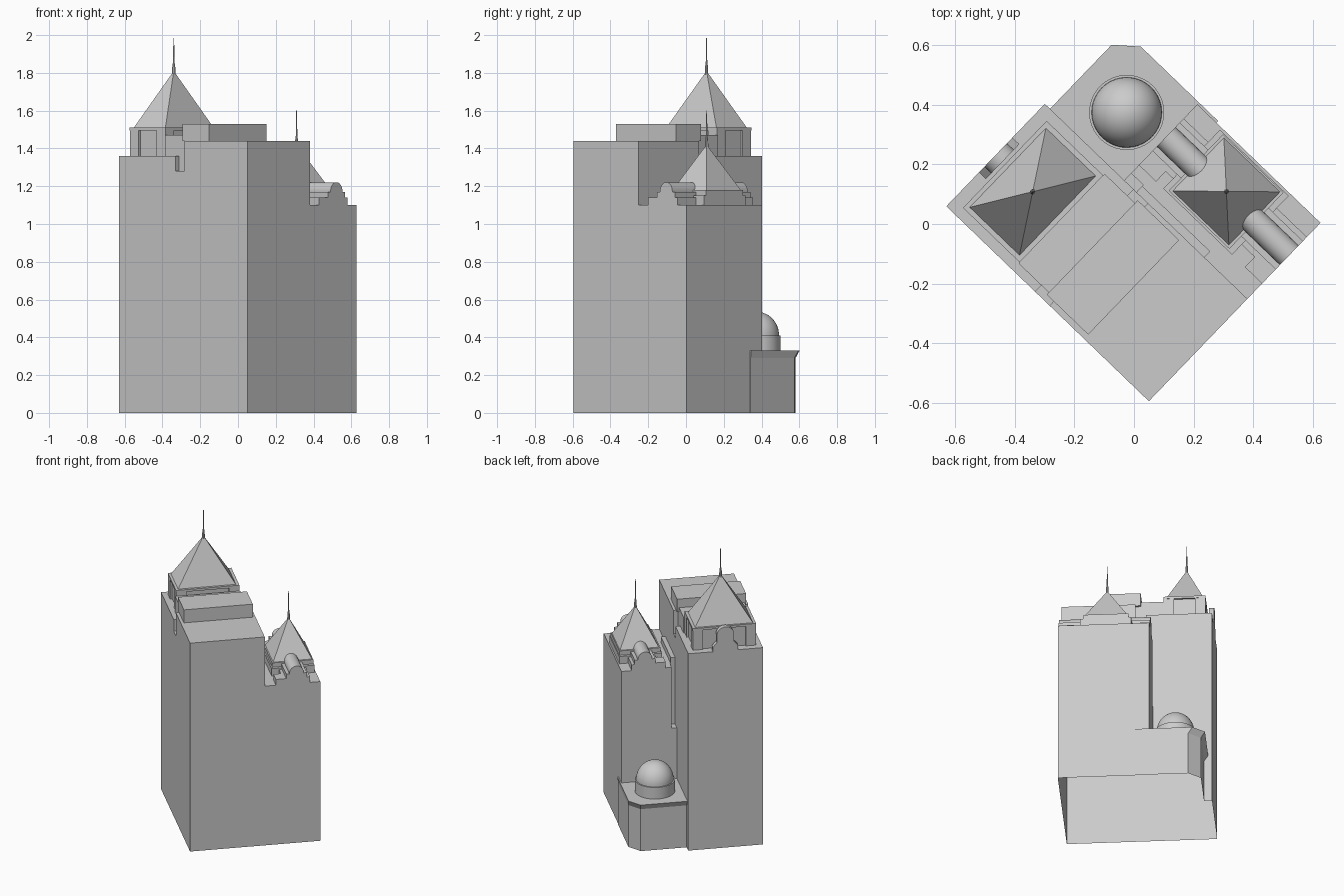
import bpy, bmesh, math
from mathutils import Matrix

cube = bpy.data.objects.get("Cube")
if cube:
    bpy.data.objects.remove(cube)

# one stone colour for the whole building
GREY = (0.6, 0.6, 0.6, 1)
stone = bpy.data.materials.new("light_grey_stone")
stone.use_nodes = True
stone.diffuse_color = GREY
stone.node_tree.nodes["Principled BSDF"].inputs["Base Color"].default_value = GREY

# plan frame: a runs along the front right wall, b along the front left wall
PLAN = Matrix.Translation((0.05, -0.595, 0)) @ Matrix.Rotation(math.radians(46.1), 4, "Z")


def finish(name, bm, smooth=False):
    bmesh.ops.recalc_face_normals(bm, faces=bm.faces)
    mesh = bpy.data.meshes.new(name)
    bm.to_mesh(mesh)
    bm.free()
    mesh.transform(PLAN)
    mesh.materials.append(stone)
    ob = bpy.data.objects.new(name, mesh)
    bpy.context.collection.objects.link(ob)
    if smooth:
        bpy.ops.object.select_all(action="DESELECT")
        ob.select_set(True)
        bpy.context.view_layer.objects.active = ob
        bpy.ops.object.shade_smooth_by_angle(angle=math.radians(35))
    return ob


def loft(name, outlines, smooth=False):
    """Closed solid through matching outlines."""
    bm = bmesh.new()
    rings = [[bm.verts.new(p) for p in line] for line in outlines]
    n = len(rings[0])
    bm.faces.new(rings[0])
    bm.faces.new(rings[-1])
    for lo, up in zip(rings, rings[1:]):
        for i in range(n):
            j = (i + 1) % n
            bm.faces.new((lo[i], lo[j], up[j], up[i]))
    return finish(name, bm, smooth)


def rect(a0, a1, b0, b1, z):
    return [(a0, b0, z), (a1, b0, z), (a1, b1, z), (a0, b1, z)]


def box(name, a0, a1, b0, b1, z0, z1):
    return loft(name, [rect(a0, a1, b0, b1, z) for z in (z0, z1)])


def lathe(name, a, b, profile, steps):
    bm = bmesh.new()
    vs = [bm.verts.new((a + r, b, z)) for r, z in profile]
    es = [bm.edges.new(pair) for pair in zip(vs, vs[1:])]
    bmesh.ops.spin(bm, geom=vs + es, cent=(a, b, 0), axis=(0, 0, 1),
                   angle=math.tau, steps=steps)
    bmesh.ops.remove_doubles(bm, verts=bm.verts, dist=0.0001)
    return finish(name, bm, True)


def pyramid_roof(name, a0, a1, b0, b1, z0, z1, tip):
    bm = bmesh.new()
    base = [bm.verts.new(p) for p in rect(a0, a1, b0, b1, z0)]
    a, b = (a0 + a1) / 2, (b0 + b1) / 2
    apex = bm.verts.new((a, b, z1))
    for i in range(4):
        bm.faces.new((base[i], base[(i + 1) % 4], apex))
    finish(name + "_roof", bm)
    lathe(name + "_spire", a, b, [(0.009, z1 - 0.02), (0.008, z1 + 0.02),
          (0.004, z1 + 0.05), (0.002, tip), (0, tip)], 8)


def arch_points(centre, radius, spring, steps=12):
    return [(centre + radius * math.cos(math.pi * i / steps),
             spring + radius * math.sin(math.pi * i / steps)) for i in range(steps + 1)]


def gable(name, profile, b0, b1):
    """Profile in (a, z), pushed along b."""
    loft(name, [[(a, b, z) for a, z in profile] for b in (b0, b1)], True)


def corner_piers(name, a0, a1, b0, b1, size, z0, z1):
    for i, a in enumerate((a0, a1 - size)):
        for j, b in enumerate((b0, b1 - size)):
            box(f"{name}_{i}{j}", a, a + size, b, b + size, z0, z1)


def open_shell(body, joined, cut):
    """Join the masses into one hollow shell without a floor."""
    for other in joined + cut:
        mod = body.modifiers.new(other.name, "BOOLEAN")
        mod.operation = "DIFFERENCE" if other in cut else "UNION"
        mod.solver = "EXACT"
        mod.object = other
    graph = bpy.context.evaluated_depsgraph_get()
    mesh = bpy.data.meshes.new_from_object(body.evaluated_get(graph))
    body.modifiers.clear()
    body.data = mesh
    for other in joined + cut:
        bpy.data.objects.remove(other)
    bm = bmesh.new()
    bm.from_mesh(mesh)
    floor = [f for f in bm.faces if all(v.co.z < 0.001 for v in f.verts)]
    bmesh.ops.delete(bm, geom=floor, context="FACES")
    bm.to_mesh(mesh)
    bm.free()


# low annexe with chamfered corner and flared cornice
def annexe_outline(grow, z):
    a1, b1, cut = 0.834 + grow * 0.2, 0.894 + grow, 0.075
    return [(0.4, 0.485, z), (a1, 0.485, z), (a1, b1 - cut, z),
            (a1 - cut * 0.85, b1, z), (0.4, b1, z)]


# main masses: notched tower, right wing with a corner slot, annexe
W, D = 0.477, 0.944
WA, WB, WZ = 0.831, 0.574, 1.10
side = [(0, 0), (D, 0), (D, 1.36), (0.53, 1.36), (0.53, 1.28),
        (0.463, 1.28), (0.463, 1.44), (0, 1.44)]
building = loft("building_walls", [[(a, b, z) for b, z in side] for a in (0, W)])
wing = box("wing", 0.3, WA, 0, WB, 0, WZ)
annexe = loft("annexe", [annexe_outline(0, 0), annexe_outline(0, 0.29),
                         annexe_outline(0.026, 0.33)])
slot = box("wing_slot", W, 0.51, 0.517, 0.65, 0.68, 1.2)
open_shell(building, [wing, annexe], [slot])

# stepped tower roof
box("tower_waist", 0.03, W - 0.03, 0.463, 0.53, 1.28, 1.44)
box("tower_shoulder", 0.03, W - 0.03, 0.495, 0.636, 1.36, 1.47)
box("roof_block", 0.02, 0.46, 0.302, 0.495, 1.44, 1.53)

# tower pavilion
box("tower_pavilion_body", 0.05, 0.427, 0.65, 0.888, 1.36, 1.5)
corner_piers("tower_pavilion_pier", 0.036, 0.439, 0.637, 0.899, 0.065, 1.36, 1.495)
box("tower_pavilion_cornice", 0.035, 0.44, 0.636, 0.9, 1.495, 1.51)
pyramid_roof("tower", 0.052, 0.421, 0.653, 0.885, 1.51, 1.81, 1.985)
gable("tower_rear_gable",
      [(0.158, 1.36), (0.32, 1.36), (0.32, 1.39), (0.294, 1.42)]
      + arch_points(0.239, 0.055, 1.47) + [(0.184, 1.42), (0.158, 1.39)], 0.912, D)

# wing pavilion
box("wing_wall_parapet", W, 0.505, 0.2, 0.517, WZ, 1.14)
box("wing_pavilion_body", 0.548, 0.822, 0.14, 0.46, WZ, 1.15)
box("wing_pavilion_cornice", 0.556, 0.818, 0.16, 0.442, 1.15, 1.18)
pyramid_roof("wing", 0.564, 0.812, 0.17, 0.432, 1.18, 1.42, 1.6)

# stepped gables with barrel tops at both ends of the wing
C = 0.68
half = [(0.085, WZ), (0.085, 1.14), (0.066, 1.14), (0.066, 1.17), (0.045, 1.17)]
stepped = ([(C + d, z) for d, z in half] + arch_points(C, 0.045, 1.176)
           + [(C - d, z) for d, z in reversed(half)])
for end, b0, b1, p0, p1 in (("front", 0, 0.2, 0, 0.08), ("rear", 0.4, WB, WB - 0.08, WB)):
    gable(f"wing_{end}_gable", stepped, b0, b1)
    box(f"wing_{end}_parapet", 0.548, C - 0.085, p0, p1, WZ, 1.14)

# dome on its drum
DA, DB = 0.647, 0.726
lathe("dome_drum", DA, DB, [(0.126, 0.33), (0.126, 0.41), (0.1, 0.41)], 40)
lathe("dome", DA, DB, [(0.118 * math.cos(t * math.pi / 24), 0.41 + 0.125 * math.sin(t * math.pi / 24))
                       for t in range(13)], 40)
